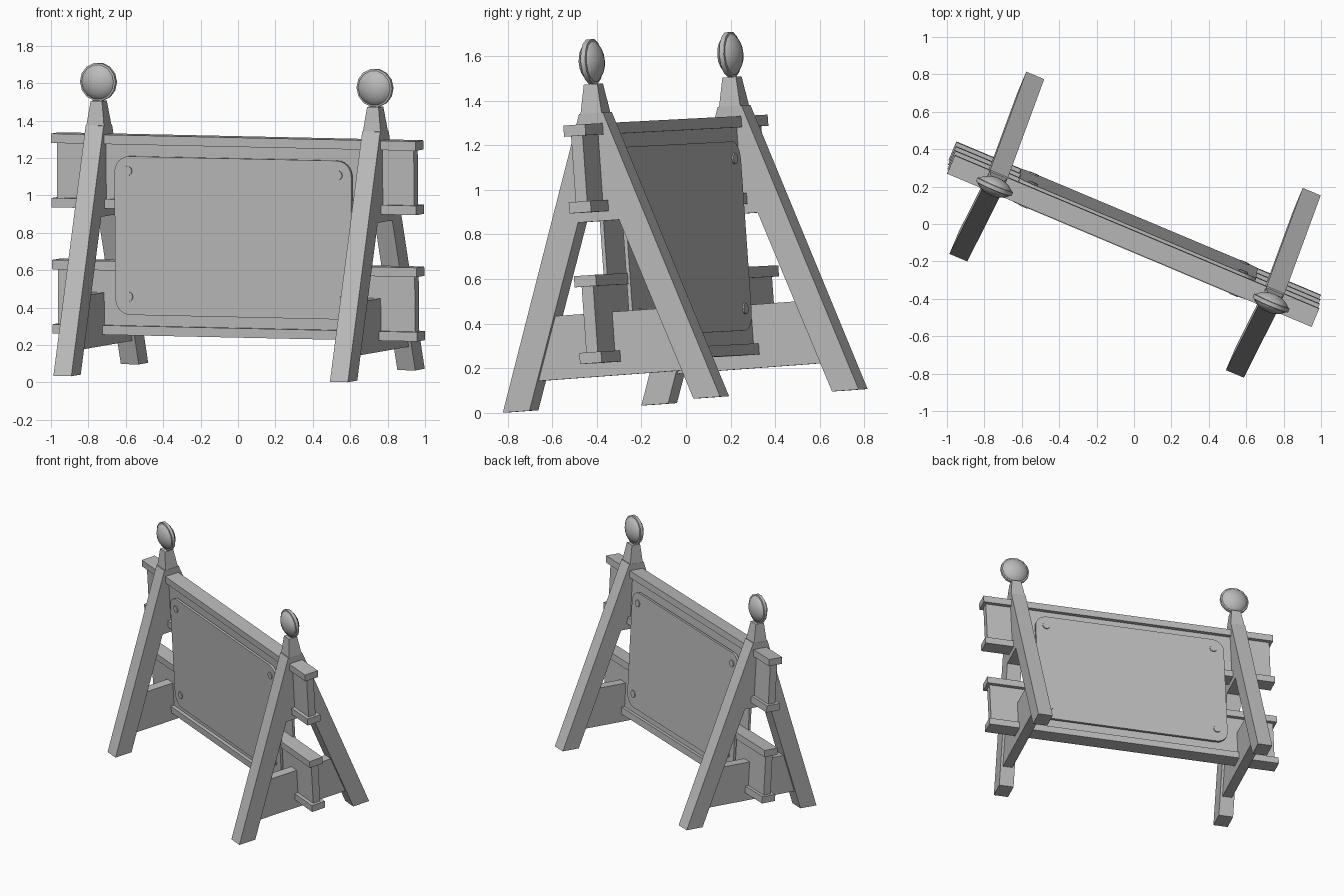
import bpy, bmesh, math
from mathutils import Matrix, Vector

cube = bpy.data.objects.get("Cube")
if cube:
    bpy.data.objects.remove(cube, do_unlink=True)

# Placement: the barricade is turned and leans slightly forward
yaw = math.radians(-22.8)
ex = Vector((math.cos(yaw), math.sin(yaw), -0.02)).normalized()
ez = ex.cross(Vector((-math.sin(yaw), math.cos(yaw), 0.068))).normalized()
ey = ez.cross(ex)
PLACE = Matrix((ex, ey, ez)).transposed().to_4x4()
PLACE.translation = (0.006, 0, 0.004)

grey = bpy.data.materials.new("plain grey")
grey.use_nodes = True
grey.diffuse_color = (0.5, 0.5, 0.5, 1)
grey.node_tree.nodes["Principled BSDF"].inputs["Base Color"].default_value = (0.5, 0.5, 0.5, 1)


def finish(name, bm, smooth=False):
    bmesh.ops.recalc_face_normals(bm, faces=bm.faces)
    mesh = bpy.data.meshes.new(name)
    bm.to_mesh(mesh)
    bm.free()
    mesh.materials.append(grey)
    obj = bpy.data.objects.new(name, mesh)
    bpy.context.collection.objects.link(obj)
    obj.matrix_world = PLACE
    if smooth:
        bpy.ops.object.select_all(action='DESELECT')
        obj.select_set(True)
        bpy.context.view_layer.objects.active = obj
        bpy.ops.object.shade_smooth_by_angle(angle=math.radians(35))
    return obj


def prism(name, outline, axis, start, end):
    """Extrude an outline along x (outline in y, z) or along y (outline in x, z)."""
    bm = bmesh.new()
    put = (lambda a, b: (start, a, b)) if axis == 'x' else (lambda a, b: (a, start, b))
    face = bm.faces.new([bm.verts.new(put(a, b)) for a, b in outline])
    ext = bmesh.ops.extrude_face_region(bm, geom=[face])
    step = Vector((end - start, 0, 0)) if axis == 'x' else Vector((0, end - start, 0))
    bmesh.ops.translate(bm, vec=step, verts=[v for v in ext['geom'] if isinstance(v, bmesh.types.BMVert)])
    return finish(name, bm)


def box(name, hx, hy, z0, z1):
    return prism(name, [(-hy, z0), (hy, z0), (hy, z1), (-hy, z1)], 'x', -hx, hx)


def circle(cx, cz, r, n, a0=0.0, sweep=math.tau):
    return [(cx + r * math.cos(a0 + sweep * i / n), cz + r * math.sin(a0 + sweep * i / n)) for i in range(n)]


# A-frames with crossbar, tapered cap and lamp
half_a = [(0.058, 1.36), (0.53, 0.05), (0.40, 0.05), (0.10, 0.875)]
a_frame = half_a + [(-y, z) for y, z in reversed(half_a)]
crossbar = [(-0.45, 0.18), (0.45, 0.18), (0.345, 0.465), (-0.345, 0.465)]
lamp_half = [(0, 0.052), (0.035, 0.048), (0.066, 0.036), (0.09, 0.018), (0.093, 0.013), (0.103, 0.011)]
lamp_profile = lamp_half + [(r, -y) for r, y in reversed(lamp_half)]
for side, x in (("right", -0.802), ("left", 0.802)):
    prism(side + "_a_frame", a_frame, 'x', x - 0.052, x + 0.052)
    prism(side + "_crossbar", crossbar, 'x', x - 0.035, x + 0.035)

    bm = bmesh.new()
    bmesh.ops.create_cone(bm, cap_ends=True, segments=4, radius1=0.051 * math.sqrt(2),
                          radius2=0.033 * math.sqrt(2), depth=0.13,
                          matrix=Matrix.Translation((x, 0, 1.425)) @ Matrix.Rotation(math.pi / 4, 4, 'Z'))
    finish(side + "_post_cap", bm)

    bm = bmesh.new()
    pts = [bm.verts.new((x + r, y, 1.591)) for r, y in lamp_profile]
    edges = [bm.edges.new(pair) for pair in zip(pts, pts[1:])]
    bmesh.ops.spin(bm, geom=pts + edges, cent=(x, 0, 1.591), axis=(0, 1, 0),
                   angle=math.tau, steps=14, use_duplicate=False)
    bmesh.ops.remove_doubles(bm, verts=bm.verts, dist=0.0005)
    finish(side + "_lamp", bm, smooth=True)

# Two rails, each with a web between two flanges
for name, z in (("lower", 0.24), ("upper", 0.917)):
    box(name + "_rail_web", 1.035, 0.028, z + 0.05, z + 0.345)
    box(name + "_rail_bottom_flange", 1.057, 0.053, z, z + 0.05)
    box(name + "_rail_top_flange", 1.057, 0.053, z + 0.345, z + 0.395)

# Rounded sign sheets on both faces with corner bolts
R, HX, Z0, Z1 = 0.085, 0.687, 0.35, 1.2
corners = [(HX - R, Z1 - R), (R - HX, Z1 - R), (R - HX, Z0 + R), (HX - R, Z0 + R)]
sheet = []
for i, (cx, cz) in enumerate(corners):
    sheet += circle(cx, cz, R, 6, i * math.pi / 2, math.pi / 2) + circle(cx, cz, R, 1, (i + 1) * math.pi / 2)
for face, s in (("front", -1), ("back", 1)):
    prism(face + "_sign_sheet", sheet, 'y', s * 0.046, s * 0.064)
    for i, (bx, bz) in enumerate([(-0.61, 0.448), (0.61, 0.448), (-0.61, 1.122), (0.61, 1.122)]):
        prism(f"{face}_bolt_{i + 1}", circle(bx, bz, 0.026, 10), 'y', s * 0.06, s * 0.071)
